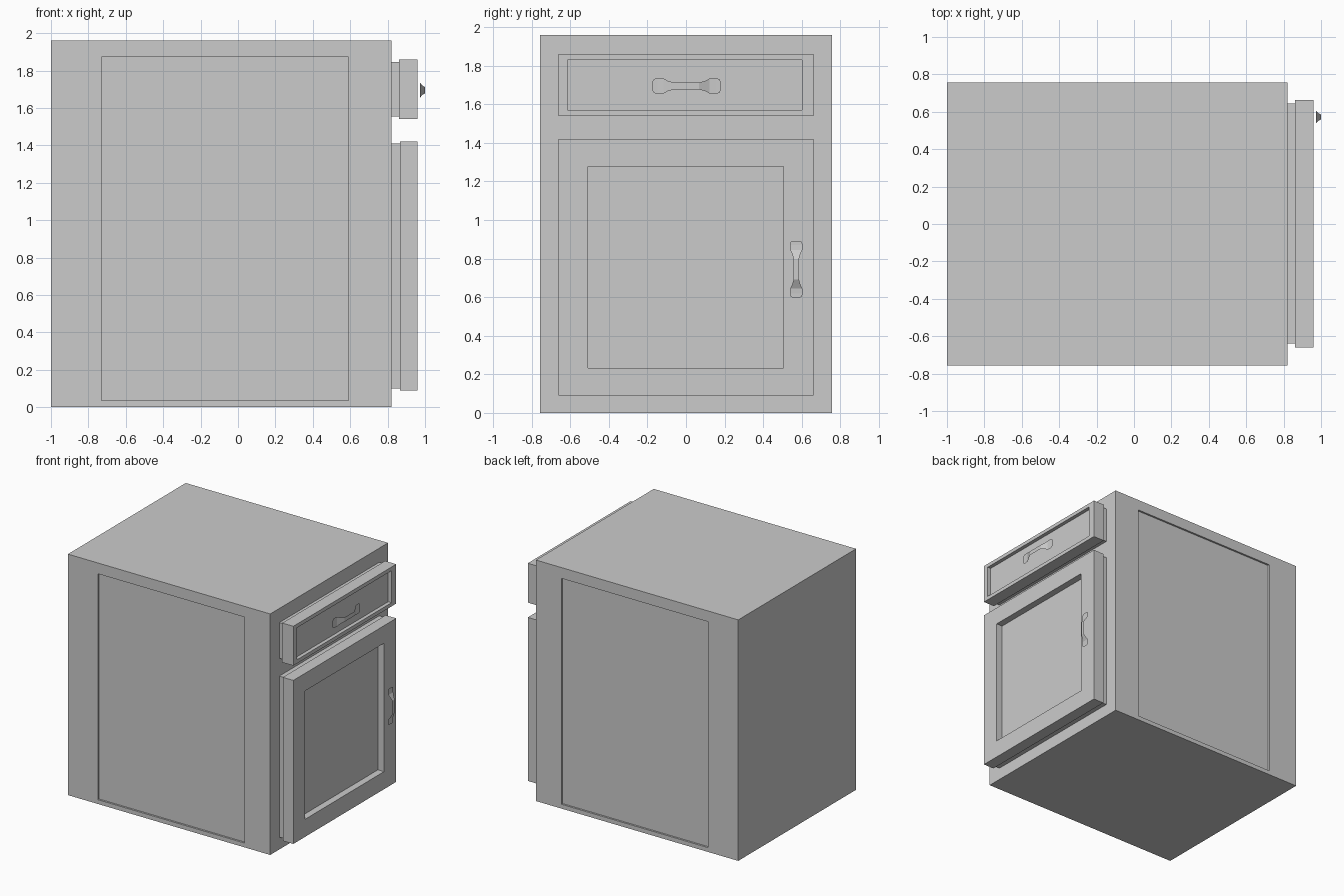
import bpy, bmesh
from mathutils import Vector

if "Cube" in bpy.data.objects:
    bpy.data.objects.remove(bpy.data.objects["Cube"])


def recess(bm, normal, lo, hi, depth):
    """Inset the face pointing along normal to the box lo..hi, then sink it."""
    n = Vector(normal)
    bm.normal_update()
    face = max(bm.faces, key=lambda f: f.normal.dot(n))
    bmesh.ops.inset_individual(bm, faces=[face], thickness=0.01)
    c = face.calc_center_median()
    for v in face.verts:
        for i in range(3):
            if abs(n[i]) < 0.5:
                v.co[i] = lo[i] if v.co[i] < c[i] else hi[i]
    inner = bmesh.ops.extrude_discrete_faces(bm, faces=[face])["faces"][0]
    bmesh.ops.translate(bm, verts=inner.verts, vec=-n * depth)


def add(name, bm):
    mesh = bpy.data.meshes.new(name)
    bm.to_mesh(mesh)
    bm.free()
    obj = bpy.data.objects.new(name, mesh)
    bpy.context.collection.objects.link(obj)
    return obj


def box(name, lo, hi, recesses=()):
    bm = bmesh.new()
    bmesh.ops.create_cube(bm, size=1)
    for v in bm.verts:
        v.co = [lo[i] if v.co[i] < 0 else hi[i] for i in range(3)]
    for r in recesses:
        recess(bm, *r)
    return add(name, bm)


def handle(name, centre, stations, vertical):
    """Thin bowed strip: stations are (along, half width, x)."""
    bm = bmesh.new()
    prev = None
    for t, w, x in stations:
        if vertical:
            pts = [(x, centre[0] + s * w, centre[1] + t) for s in (1, -1)]
        else:
            pts = [(x, centre[0] + t, centre[1] + s * w) for s in (-1, 1)]
        row = [bm.verts.new(p) for p in pts]
        if prev:
            bm.faces.new((prev[0], row[0], row[1], prev[1]))
        prev = row
    bmesh.ops.recalc_face_normals(bm, faces=bm.faces)
    bm.normal_update()
    if sum(f.normal.x for f in bm.faces) < 0:
        bmesh.ops.reverse_faces(bm, faces=bm.faces)
    return add(name, bm)


# Carcass with a shallow panel sunk into each side
lo, hi = (-0.73, 0, 0.035), (0.59, 0, 1.872)
box("cabinet_body", (-1, -0.757, 0), (0.82, 0.757, 1.96),
    [((0, s, 0), lo, hi, 0.015) for s in (-1, 1)])

# Drawer: backing block and recessed front
box("drawer_back", (0.815, -0.64, 1.555), (0.862, 0.645, 1.845))
box("drawer_front", (0.86, -0.66, 1.54), (0.96, 0.662, 1.86),
    [((1, 0, 0), (0, -0.615, 1.57), (0, 0.602, 1.83), 0.03)])

# Door: backing block and recessed front
box("door_back", (0.815, -0.64, 0.1), (0.867, 0.645, 1.41))
box("door_front", (0.865, -0.66, 0.09), (0.96, 0.662, 1.42),
    [((1, 0, 0), (0, -0.507, 0.233), (0, 0.505, 1.277), 0.055)])

# Bow handles: wide rounded ends, narrow raised grip
half = [(1.0, 0.6, 0.972), (0.96, 0.88, 0.972), (0.85, 1.0, 0.972),
        (0.68, 0.95, 0.974), (0.55, 0.65, 0.984), (0.36, 0.42, 0.999)]
profile = [(-t, w, x) for t, w, x in half] + half[::-1]
handle("drawer_handle", (0.003, 1.695),
       [(t * 0.176, w * 0.041, x) for t, w, x in profile], False)
handle("door_handle", (0.572, 0.745),
       [(t * 0.147, w * 0.033, x) for t, w, x in profile], True)
